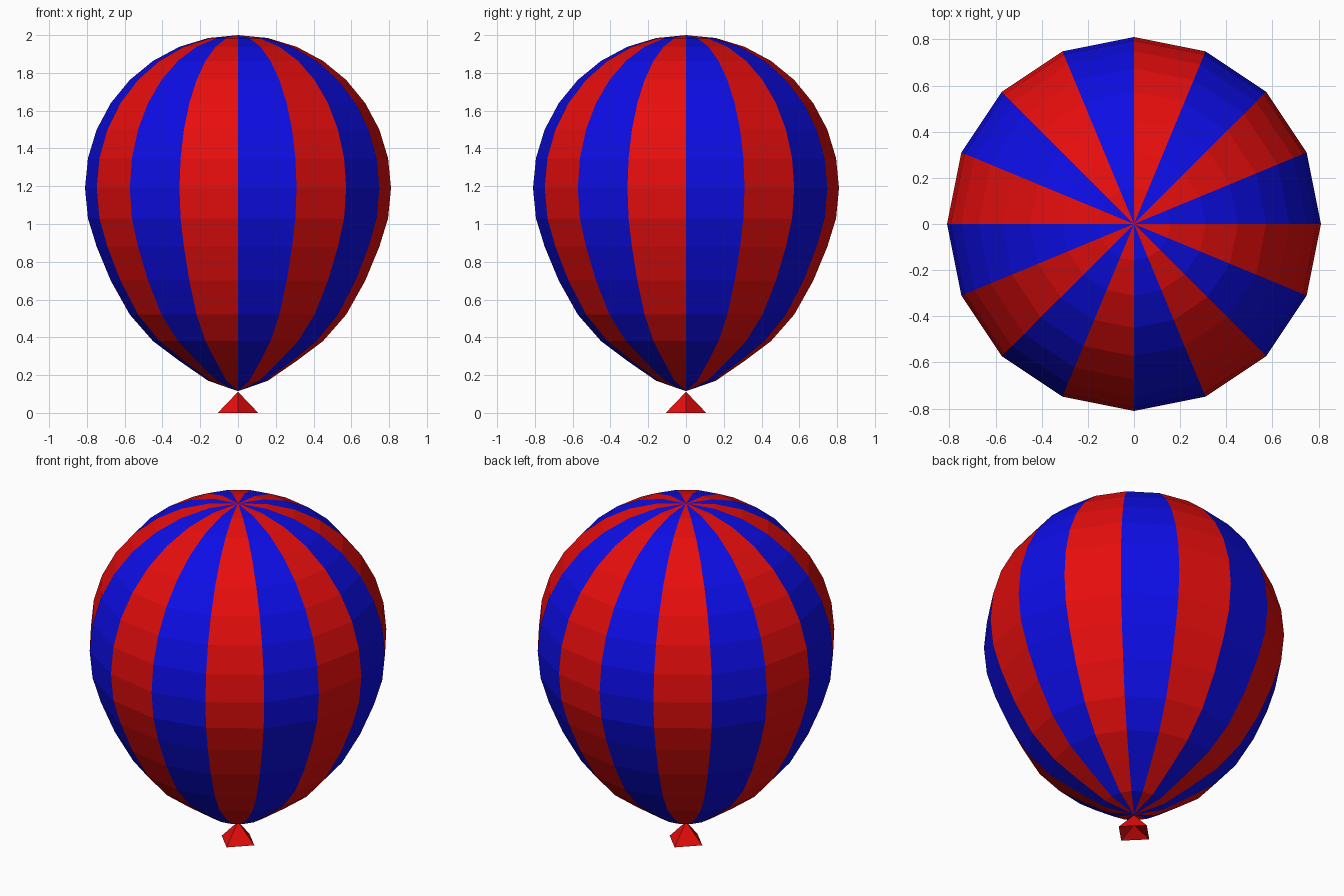
import bpy
import bmesh
import math

cube = bpy.data.objects.get("Cube")
if cube:
    bpy.data.objects.remove(cube, do_unlink=True)


def make_material(name, color):
    mat = bpy.data.materials.new(name)
    mat.use_nodes = True
    mat.diffuse_color = color
    mat.node_tree.nodes["Principled BSDF"].inputs["Base Color"].default_value = color
    return mat


def spin_object(name, profile, sides, materials, stripe):
    """Revolve (radius, height) points about z; zero radius closes to a pole."""
    bm = bmesh.new()
    rings = []
    for radius, z in profile:
        if radius == 0:
            rings.append([bm.verts.new((0, 0, z))] * sides)
        else:
            angles = [math.tau * i / sides for i in range(sides)]
            rings.append([bm.verts.new((radius * math.cos(a), radius * math.sin(a), z))
                          for a in angles])
    for low, high in zip(rings, rings[1:]):
        for i in range(sides):
            j = (i + 1) % sides
            corners = list(dict.fromkeys((low[i], low[j], high[j], high[i])))
            bm.faces.new(corners).material_index = stripe(i)
    bmesh.ops.recalc_face_normals(bm, faces=bm.faces)
    mesh = bpy.data.meshes.new(name)
    bm.to_mesh(mesh)
    bm.free()
    for mat in materials:
        mesh.materials.append(mat)
    obj = bpy.data.objects.new(name, mesh)
    bpy.context.collection.objects.link(obj)
    return obj


red = make_material("red", (0.8, 0.004, 0.004, 1))
blue = make_material("blue", (0.004, 0.004, 0.8, 1))

# Balloon envelope: round upper half, lower half stretched towards the neck
SIDES = 16
RADIUS, CENTRE = 0.81, 1.19
lower_heights = [0.115, 0.17, 0.275, 0.38, 0.52, 0.70, 0.88, 1.03]
profile = []
for k in range(SIDES + 1):
    angle = math.pi * k / SIDES
    radius = 0 if k in (0, SIDES) else RADIUS * math.sin(angle)
    z = lower_heights[k] if k < len(lower_heights) else CENTRE - RADIUS * math.cos(angle)
    profile.append((radius, z))
spin_object("balloon_envelope", profile, SIDES, [blue, red], lambda i: i % 2)

# Knot: small four-sided cone with a hollowed underside
spin_object("balloon_knot", [(0, 0.05), (0.107, 0), (0, 0.112)], 4, [red], lambda i: 0)
